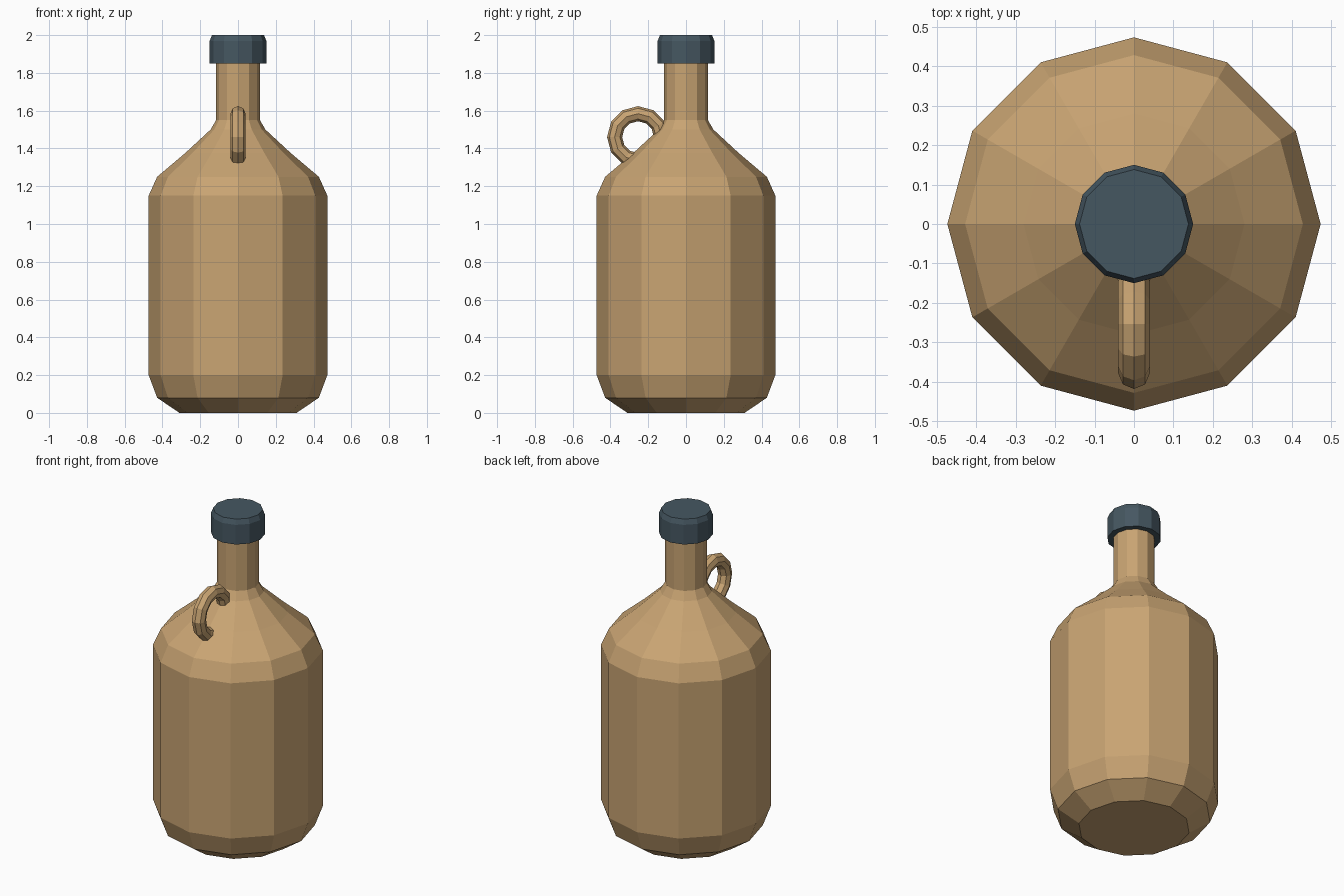
import bpy
import bmesh
from math import cos, sin, pi

SIDES = 12

cube = bpy.data.objects.get("Cube")
if cube:
    bpy.data.objects.remove(cube, do_unlink=True)


def make_material(name, color):
    mat = bpy.data.materials.new(name)
    mat.use_nodes = True
    mat.diffuse_color = color
    bsdf = next(n for n in mat.node_tree.nodes if n.type == "BSDF_PRINCIPLED")
    bsdf.inputs["Base Color"].default_value = color
    return mat


def lathe(name, profile, mat):
    """Revolve (radius, height) points into a closed faceted solid."""
    bm = bmesh.new()
    rings = [[bm.verts.new((r * cos(2 * pi * i / SIDES), r * sin(2 * pi * i / SIDES), z))
              for i in range(SIDES)] for r, z in profile]
    for low, high in zip(rings, rings[1:]):
        for i in range(SIDES):
            j = (i + 1) % SIDES
            bm.faces.new((low[i], low[j], high[j], high[i]))
    bm.faces.new(rings[0][::-1])
    bm.faces.new(rings[-1])
    mesh = bpy.data.meshes.new(name)
    bm.to_mesh(mesh)
    bm.free()
    mesh.materials.append(mat)
    obj = bpy.data.objects.new(name, mesh)
    bpy.context.collection.objects.link(obj)
    return obj


tan = make_material("tan ceramic", (0.58, 0.37, 0.17, 1))
slate = make_material("slate cap", (0.06, 0.095, 0.12, 1))

# Jug: chamfered foot, straight wall, sloping shoulder and neck
lathe("jug_body", [(0.31, 0), (0.428, 0.08), (0.473, 0.2), (0.473, 1.15),
                   (0.428, 1.25), (0.28, 1.375), (0.145, 1.5),
                   (0.116, 1.55), (0.116, 1.87)], tan)

# Cap with a bevelled top rim
lathe("cap", [(0.15, 1.85), (0.15, 1.97), (0.138, 2)], slate)

# Ring handle, sunk into the shoulder and neck at the front
bpy.ops.mesh.primitive_torus_add(major_segments=SIDES, minor_segments=8,
                                 major_radius=0.124, minor_radius=0.04,
                                 location=(0, -0.254, 1.46),
                                 rotation=(0, pi / 2, 0))
handle = bpy.context.object
handle.name = "ring_handle"
handle.data.materials.append(tan)
